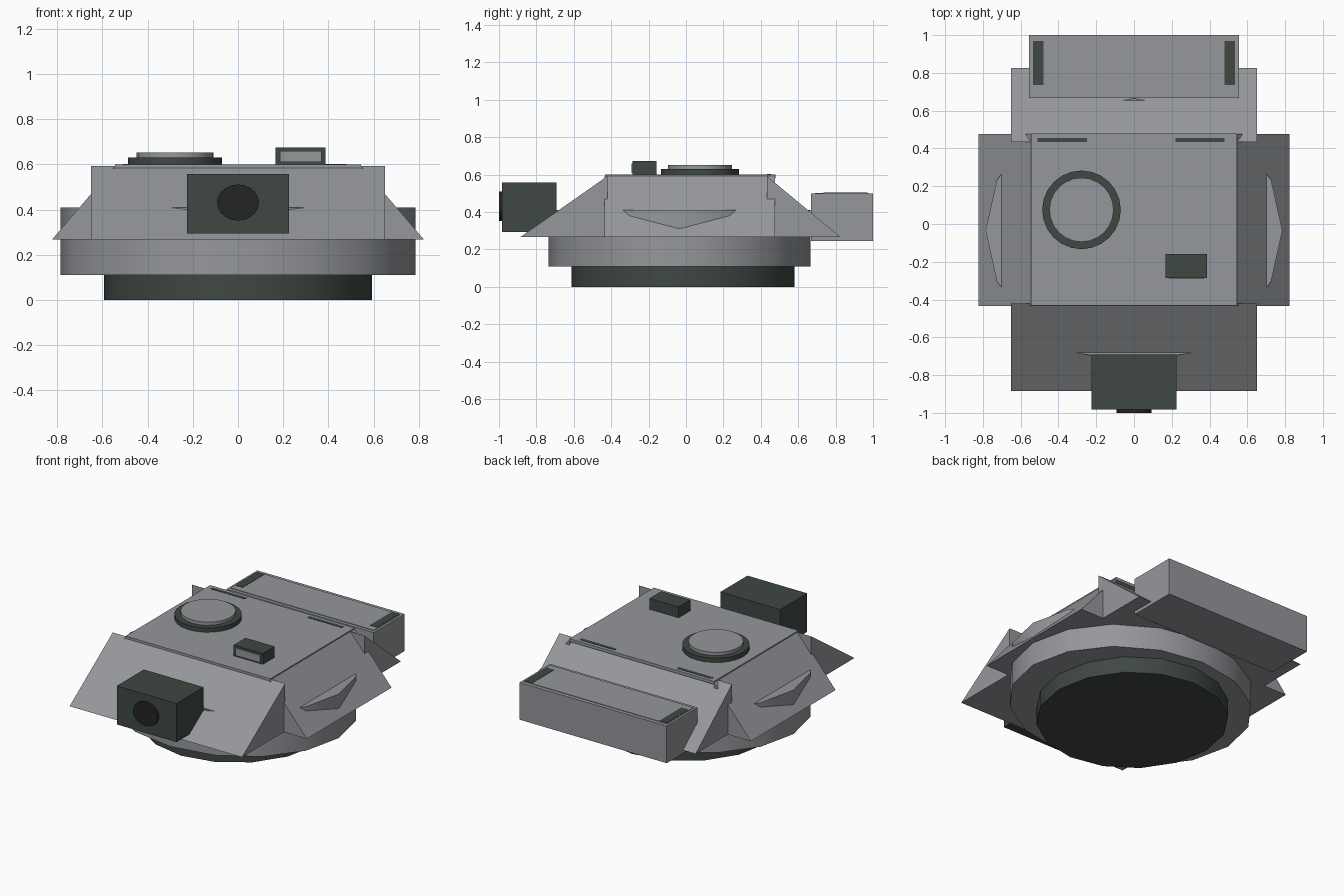
import bpy, bmesh, math
from mathutils import Vector

if "Cube" in bpy.data.objects:
    bpy.data.objects.remove(bpy.data.objects["Cube"])


def material(name, rgb):
    m = bpy.data.materials.new(name)
    m.diffuse_color = (*rgb, 1)
    m.use_nodes = True
    m.node_tree.nodes["Principled BSDF"].inputs["Base Color"].default_value = m.diffuse_color
    return m


GREY = material("armour grey", (0.30, 0.31, 0.33))
GREEN = material("dark green", (0.05, 0.065, 0.056))
BLACK = material("bore black", (0.018, 0.018, 0.018))


def finish(name, bm, mat):
    bmesh.ops.recalc_face_normals(bm, faces=bm.faces)
    me = bpy.data.meshes.new(name)
    bm.to_mesh(me)
    bm.free()
    me.materials.append(mat)
    ob = bpy.data.objects.new(name, me)
    bpy.context.collection.objects.link(ob)
    return ob


def box(name, x, y, z, mat):
    """Box from (min, max) ranges."""
    bm = bmesh.new()
    bmesh.ops.create_cube(bm, size=1)
    for v in bm.verts:
        v.co = Vector([(a + b) / 2 + c * (b - a) for (a, b), c in zip((x, y, z), v.co)])
    return finish(name, bm, mat)


def prism(name, points, offset, mat):
    """Extrude a flat 3D outline along an offset."""
    bm = bmesh.new()
    face = bm.faces.new([bm.verts.new(p) for p in points])
    new = bmesh.ops.extrude_face_region(bm, geom=[face])["geom"]
    bmesh.ops.translate(bm, vec=offset, verts=[g for g in new if isinstance(g, bmesh.types.BMVert)])
    return finish(name, bm, mat)


def drum(name, centre, rx, ry, z0, z1, sides, mat):
    """Elliptical upright cylinder with smooth walls."""
    ring = [(centre[0] + rx * math.cos(2 * math.pi * i / sides),
             centre[1] + ry * math.sin(2 * math.pi * i / sides), z0) for i in range(sides)]
    ob = prism(name, ring, (0, 0, z1 - z0), mat)
    bpy.ops.object.select_all(action='DESELECT')
    ob.select_set(True)
    bpy.context.view_layer.objects.active = ob
    bpy.ops.object.shade_smooth_by_angle(angle=math.radians(30))
    return ob


# Turret ring and the oval collar that pokes through the sloped armour
drum("turret_ring", (0, -0.016), 0.592, 0.597, 0, 0.112, 16, GREEN)
drum("collar", (0, -0.035), 0.786, 0.70, 0.11, 0.41, 16, GREY)

# Sloped armour wedges on four sides
Z0, Z1 = 0.267, 0.592
for name, y_out, y_in in (("front_armour", -0.885, -0.42), ("rear_armour", 0.825, 0.433)):
    prism(name, [(-0.65, y_out, Z0), (-0.65, y_in, Z0), (-0.65, y_in, Z1)], (1.30, 0, 0), GREY)
for name, s in (("left_armour", -1), ("right_armour", 1)):
    prism(name, [(s * 0.823, -0.435, Z0), (s * 0.545, -0.435, Z0), (s * 0.545, -0.435, Z1)],
          (0, 0.912, 0), GREY)

# Roof slab with dark rear seams
box("roof", (-0.545, 0.545), (-0.432, 0.478), (0.58, 0.6), GREY)
for name, x0 in (("left_roof_seam", -0.51), ("right_roof_seam", 0.22)):
    box(name, (x0, x0 + 0.26), (0.433, 0.455), (0.595, 0.602), GREEN)

# Rear stowage box with lid and end straps
box("stowage_box", (-0.555, 0.555), (0.668, 1.0), (0.245, 0.498), GREY)
box("stowage_lid", (-0.54, 0.54), (0.69, 0.975), (0.49, 0.502), GREY)
for name, s in (("left_strap", -1), ("right_strap", 1)):
    x = sorted((s * 0.48, s * 0.535))
    box(name, x, (0.735, 0.97), (0.496, 0.504), GREEN)

# Gun housing and oval bore
box("gun_housing", (-0.225, 0.225), (-0.983, -0.692), (0.294, 0.557), GREEN)
bore = [(0.093 * math.cos(a), -0.97, 0.431 + 0.08 * math.sin(a))
        for a in (2 * math.pi * i / 20 for i in range(20))]
prism("gun_bore", bore, (0, -0.03, 0), BLACK)

# Round hatch: dark ring with a lighter cover
drum("hatch_ring", (-0.278, 0.075), 0.208, 0.208, 0.595, 0.63, 24, GREEN)
drum("hatch_cover", (-0.278, 0.075), 0.17, 0.17, 0.62, 0.652, 24, GREY)

# Roof sight with front window
box("sight_housing", (0.167, 0.387), (-0.285, -0.158), (0.595, 0.674), GREEN)
box("sight_window", (0.185, 0.37), (-0.292, -0.283), (0.61, 0.66), GREY)
